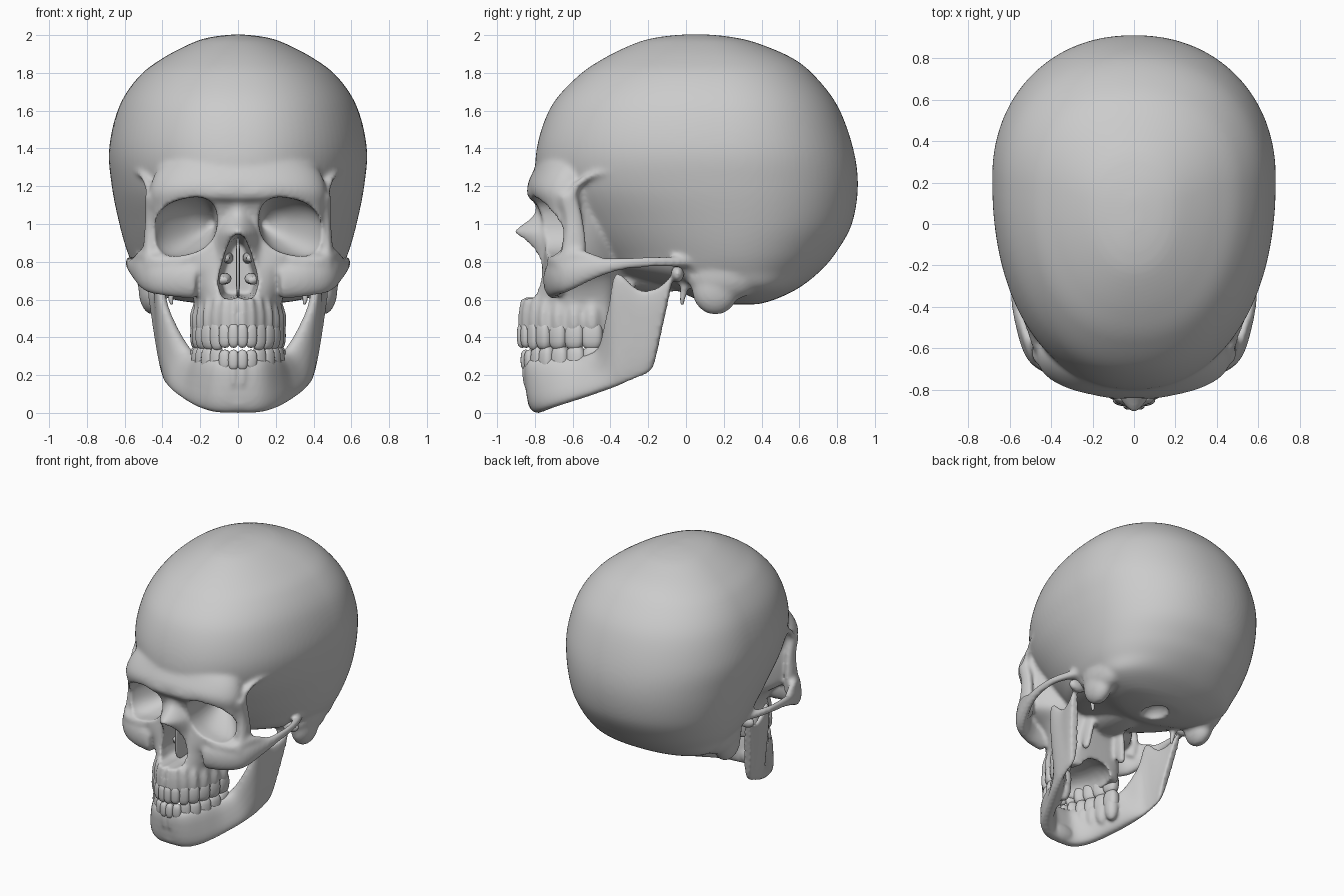
import bpy, bmesh
from math import sin, cos, pi, copysign
from mathutils import Vector

if "Cube" in bpy.data.objects:
    bpy.data.objects.remove(bpy.data.objects["Cube"])


def pw(v, e):
    return copysign(abs(v) ** e, v)


def spline(rows, n=6):
    """Catmull-Rom through rows of numbers."""
    out = []
    for i in range(len(rows) - 1):
        p = [rows[max(0, min(len(rows) - 1, i + k))] for k in (-1, 0, 1, 2)]
        for j in range(n):
            t = j / n
            out.append([b + .5 * t * (c - a + t * (2*a - 5*b + 4*c - d + t * (3*(b - c) + d - a)))
                        for a, b, c, d in zip(*p)])
    return out + [list(rows[-1])]


def loft(bm, rings):
    vs = [[bm.verts.new(p) for p in r] for r in rings]
    n = len(vs[0])
    for a, b in zip(vs, vs[1:]):
        for i in range(n):
            bm.faces.new((a[i], a[(i + 1) % n], b[(i + 1) % n], b[i]))
    bm.faces.new(vs[0])
    bm.faces.new(vs[-1])


def stack(bm, rows, n=96):
    """Horizontal egg-shaped rings: z, y front, y widest, y back, half width, front power, back power."""
    rings = []
    for z, yf, yc, yb, hw, nf, nb in spline(rows, 8):
        ring = []
        for i in range(n):
            s, c = sin(2*pi*i/n), cos(2*pi*i/n)
            e = 2 / (nf if c > 0 else nb)
            d = (yf - yc) if c > 0 else (yb - yc)
            ring.append((max(hw, .005) * pw(s, e), yc + d * abs(c) ** e, z))
        rings.append(ring)
    loft(bm, rings)


def tube(bm, rows, up=(0, 0, 1), n=16, sides=(1, -1)):
    """Mirrored tube: x, y, z, side radius, up radius."""
    pts = spline(rows)
    for m in sides:
        P = [Vector((m*p[0], p[1], p[2])) for p in pts]
        rings = []
        for i, p in enumerate(P):
            t = (P[min(i + 1, len(P) - 1)] - P[max(i - 1, 0)]).normalized()
            s = t.cross(Vector(up)).normalized()
            u = s.cross(t)
            rings.append([p + s*pts[i][3]*cos(2*pi*k/n) + u*pts[i][4]*sin(2*pi*k/n) for k in range(n)])
        loft(bm, rings)


def blob(bm, c, r, rot=0, e=1, sides=(1,), seg=20):
    """Ellipsoid, boxier when e < 1, turned about z."""
    for m in sides:
        vs = bmesh.ops.create_uvsphere(bm, u_segments=seg, v_segments=seg // 2, radius=1)['verts']
        for v in vs:
            x, y, z = (pw(q, e) * k for q, k in zip(v.co, r))
            v.co = (m*(c[0] + x*cos(rot) - y*sin(rot)), c[1] + x*sin(rot) + y*cos(rot), c[2] + z)


def make(name, bm):
    bmesh.ops.recalc_face_normals(bm, faces=bm.faces)
    me = bpy.data.meshes.new(name)
    bm.to_mesh(me)
    bm.free()
    o = bpy.data.objects.new(name, me)
    bpy.context.collection.objects.link(o)
    me.polygons.foreach_set('use_smooth', [True] * len(me.polygons))
    return o


def fuse(o, vox, smooth=0, cutter=None):
    """Weld overlapping parts, soften, carve with the cutter, soften again, and bake."""
    def weld(n):
        m = o.modifiers.new('weld', 'REMESH')
        m.mode, m.voxel_size, m.use_smooth_shade = 'VOXEL', vox, True
        if n:
            s = o.modifiers.new('soften', 'SMOOTH')
            s.factor, s.iterations = .5, n
    weld(smooth)
    if cutter:
        b = o.modifiers.new('carve', 'BOOLEAN')
        b.operation, b.solver, b.object = 'DIFFERENCE', 'EXACT', cutter
        weld(4)
    dg = bpy.context.evaluated_depsgraph_get()
    me = bpy.data.meshes.new_from_object(o.evaluated_get(dg))
    o.modifiers.clear()
    o.data = me
    me.polygons.foreach_set('use_smooth', [True] * len(me.polygons))


BOTH = (1, -1)
bone, cut, jaw = bmesh.new(), bmesh.new(), bmesh.new()

# braincase: z, front, back, half width, front power
case = [(2.003, -.02, .12, .03, 2), (1.99, -.14, .24, .14, 2), (1.96, -.26, .37, .24, 2.1), (1.88, -.43, .56, .395, 2.15),
        (1.78, -.575, .685, .525, 2.2), (1.62, -.715, .805, .63, 2.2), (1.4, -.79, .885, .682, 2.2), (1.2, -.785, .91, .668, 2.1),
        (1.0, -.68, .878, .628, 1.9), (.85, -.55, .795, .585, 1.8), (.75, -.40, .71, .54, 1.9), (.66, -.08, .595, .48, 2),
        (.6, .06, .47, .34, 2), (.575, .18, .38, .15, 2)]
stack(bone, [(z, f, f + .6*(b - f), b, w, nf, 2.15) for z, f, b, w, nf in case])

# face from brow down to upper jaw
stack(bone, [(1.42, -.76, -.5, -.2, .28, 2, 1.5), (1.31, -.795, -.6, -.2, .41, 2.1, 1.5), (1.19, -.84, -.63, -.2, .465, 2.2, 1.5),
             (1.08, -.78, -.64, -.2, .45, 2.7, 1.5), (.95, -.745, -.62, -.2, .45, 2.6, 1.5),
             (.82, -.755, -.6, -.25, .43, 2.4, 1.6), (.72, -.78, -.56, -.32, .30, 2.1, 2.5),
             (.6, -.825, -.52, -.36, .235, 2.1, 3.5), (.48, -.86, -.5, -.38, .228, 2.1, 4),
             (.39, -.865, -.5, -.40, .225, 2.1, 4)])

# nose bridge
stack(bone, [(1.14, -.80, -.7, -.6, .10, 2, 2), (1.05, -.805, -.7, -.6, .085, 1.6, 2), (.965, -.91, -.68, -.6, .125, 1.4, 2),
             (.93, -.90, -.68, -.6, .135, 1.4, 2), (.84, -.825, -.68, -.6, .15, 1.5, 2), (.74, -.785, -.68, -.6, .17, 1.9, 2),
             (.64, -.835, -.68, -.6, .15, 1.7, 2), (.54, -.85, -.68, -.6, .10, 1.7, 2)])

# cheekbones and arches
tube(bone, [(.22, -.70, .70, .06, .10), (.36, -.69, .715, .05, .10), (.475, -.63, .735, .045, .095),
            (.545, -.48, .765, .028, .055), (.573, -.33, .79, .023, .034), (.57, -.18, .80, .022, .03),
            (.53, -.05, .80, .03, .03), (.47, .06, .80, .04, .03)])
tube(bone, [(.28, -.69, .80, .05, .04), (.43, -.665, .80, .045, .04), (.50, -.58, .83, .03, .04), (.55, -.43, .79, .02, .03)])
# outer eye rims
tube(bone, [(.46, -.62, .76, .08, .05), (.47, -.59, .88, .065, .032), (.462, -.595, 1.03, .05, .03),
            (.455, -.63, 1.16, .05, .04)], up=(1, 0, 0))
# brow ridges
tube(bone, [(0, -.80, 1.17, .04, .05), (.12, -.805, 1.175, .035, .05), (.27, -.765, 1.175, .035, .045),
            (.40, -.69, 1.15, .035, .04), (.455, -.63, 1.09, .03, .03)])
# temple ridges
tube(bone, [(.455, -.61, 1.12, .03, .03), (.475, -.58, 1.20, .022, .022), (.515, -.49, 1.26, .012, .015),
            (.56, -.36, 1.28, .006, .01)], up=(1, 0, 0))
# mastoids, styloids, pterygoid plates and skull base
blob(bone, (.45, .155, .655), (.078, .125, .137), sides=BOTH)
blob(bone, (.44, .2, .73), (.1, .2, .14), sides=BOTH)
tube(bone, [(.37, 0, .74, .035, .035), (.36, -.01, .66, .025, .025), (.35, -.025, .56, .015, .015)], up=(1, 0, 0))
tube(bone, [(.12, -.33, .78, .07, .025), (.14, -.33, .62, .06, .025), (.16, -.32, .48, .03, .02)], up=(1, 0, 0))
blob(bone, (0, -.15, .73), (.15, .32, .09))

# eye sockets
for m in BOTH:
    rings = []
    for x, y, z, rx, rz in spline([(.28, -1.0, .985, .172, .152), (.28, -.72, .985, .17, .15), (.262, -.6, .99, .152, .142),
                                   (.2, -.46, 1.0, .085, .085), (.14, -.37, 1.0, .02, .02)]):
        ring = []
        for k in range(40):
            a, b = rx*pw(cos(pi*k/20), .82), rz*pw(sin(pi*k/20), .82)
            ring.append((m*(x + a), y, z + b - .2*a))
        rings.append(ring)
    loft(cut, rings)
# nasal opening
half = [(0, .95), (.035, .93), (.068, .85), (.1, .74), (.107, .68), (.085, .61), (.03, .6), (0, .615)]
outline = half + [(-x, z) for x, z in half[-2:0:-1]]
loft(cut, [[(x*k, y, .72 + (z - .72)*k) for x, z in outline] for y, k in ((-1, 1), (-.72, 1), (-.48, .8))])
# palate vault, foramen and ear canals
blob(cut, (0, -.57, .38), (.165, .235, .13), e=.85)
blob(cut, (0, .22, .57), (.085, .11, .08))
blob(cut, (.55, .035, .735), (.07, .028, .03), sides=BOTH)

# teeth rows and root ridges
upper, lower = bmesh.new(), bmesh.new()
for i in range(7):
    t = (i + .5) * .218
    w = .5 * .218 * ((.22*cos(t))**2 + (.45*sin(t))**2) ** .5 * 1.2
    d = .028 + .014 * (i > 2)
    for m in BOTH:
        rot = m * t
        x, y = m*.212*sin(t), -.43 - .44*cos(t)
        blob(upper, (x, y, .41), (w, d, .066 + .012*(i > 1)), rot, .75)
        blob(bone, (x, y + .012*cos(t), .49), (w*.8, d + .008, .15 - .008*i), rot)
        x, y = m*.215*sin(t), -.43 - .42*cos(t)
        blob(lower, (x, y, .28), (w*.97, d, .055 + .022*(i > 1)), rot, .75)
        blob(jaw, (x, y + .01*cos(t), .22), (w*.9, d + .004, .1), rot)
make('upper_teeth', upper)
make('lower_teeth', lower)

# lower jaw: bottom xyz, top xyz, half thickness
half_jaw = [(.11, -.77, .003, .1, -.80, .285, .052), (.20, -.695, .03, .17, -.69, .295, .048),
            (.285, -.54, .08, .215, -.54, .305, .046), (.345, -.41, .125, .275, -.45, .36, .042),
            (.375, -.33, .155, .375, -.405, .56, .034), (.385, -.27, .18, .42, -.37, .74, .028),
            (.39, -.22, .20, .43, -.25, .655, .026), (.39, -.19, .22, .45, -.15, .665, .028),
            (.39, -.17, .25, .47, -.065, .74, .028)]
arch = [(-a, b, c, -d, e, f, g) for a, b, c, d, e, f, g in half_jaw[::-1]]
path = spline(arch + [(0, -.785, .001, 0, -.815, .285, .05)] + half_jaw)
mid = [(Vector(p[:3]) + Vector(p[3:6])) / 2 for p in path]
rings = []
for i, p in enumerate(path):
    t = mid[min(i + 1, len(mid) - 1)] - mid[max(i - 1, 0)]
    nrm = Vector((-t.y, t.x, 0)).normalized()
    h = (Vector(p[3:6]) - Vector(p[:3])) / 2
    rings.append([mid[i] + h*pw(sin(pi*k/12), .7) + nrm*p[6]*pw(cos(pi*k/12), .7) for k in range(24)])
loft(jaw, rings)
# condyles and chin
blob(jaw, (.47, -.045, .735), (.07, .035, .045), sides=BOTH)
blob(jaw, (0, -.785, .07), (.14, .055, .071))
fuse(make('lower_jaw', jaw), .011, 6)

# nasal septum and inner nose shelves
inner = bmesh.new()
blob(inner, (0, -.62, .77), (.01, .13, .16), e=.5)
tube(inner, [(.085, -.64, .70, .03, .02), (.07, -.58, .71, .035, .03), (.07, -.46, .71, .03, .03)])
tube(inner, [(.07, -.60, .82, .025, .02), (.05, -.48, .82, .025, .03)])
make('nasal_septum', inner)

# skull
cutter = make('socket_cutter', cut)
cutter.hide_render = True
fuse(cutter, .012)
fuse(make('skull', bone), .0115, 8, cutter)
bpy.data.objects.remove(cutter)
